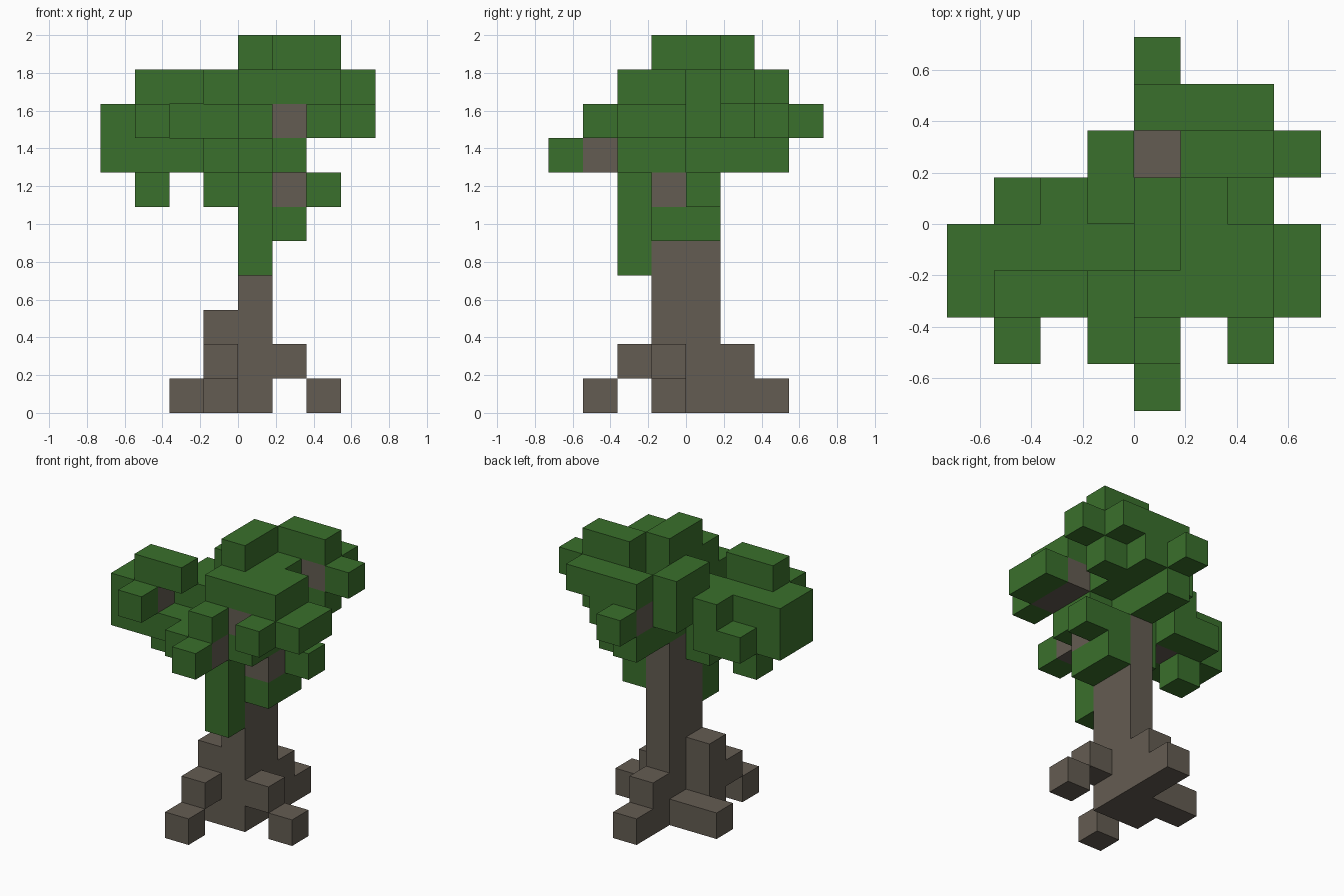
import bpy
import bmesh

# Blocky tree on a cubic grid: eleven cells tall, eight wide
CELL = 2 / 11
HALF = 4

old = bpy.data.objects.get("Cube")
if old:
    bpy.data.objects.remove(old, do_unlink=True)


def make_material(name, colour):
    mat = bpy.data.materials.new(name)
    mat.use_nodes = True
    mat.diffuse_color = colour
    mat.node_tree.nodes["Principled BSDF"].inputs["Base Color"].default_value = colour
    return mat


bark = make_material("bark brown", (0.127, 0.107, 0.084, 1))
leaf = make_material("leaf green", (0.042, 0.162, 0.025, 1))


def box(x, y, z, w=1, d=1, h=1):
    """Cells of a box given by its lowest corner and its size."""
    return {(x + i, y + j, z + k)
            for i in range(w) for j in range(d) for k in range(h)}


def layer(z, back, rows):
    """Cells of one level; rows run from the back row to the front."""
    return {(i - HALF, back - j, z)
            for j, row in enumerate(rows.split())
            for i, mark in enumerate(row) if mark == "#"}


# Wooden parts
trunk = box(0, -1, 0, d=2, h=7) | box(0, -1, 7, h=2)
buttress = box(-1, -1, 0, h=3)
left_root = box(1, -1, 1) | box(2, -1, 0)
right_root = box(-2, 0, 0, w=2)
front_root = box(-1, -2, 1) | box(-1, -3, 0)
back_root = box(0, 1, 0, h=2) | box(0, 2, 0)
right_branch = box(-2, -1, 7) | box(-3, -2, 8)
left_branch = box(1, -1, 6) | box(1, -2, 8, w=2) | box(2, -1, 8)
front_branch = box(0, -3, 7)
back_branch = box(0, 1, 8, d=2) | box(2, 1, 9)

# Foliage, level by level
hanging_leaves = layer(4, -2, "....#...") | layer(5, 0, """
    .....#..
    .....#..
    ....#...""")
low_leaves = layer(6, 0, """
    .....##.
    .#.#....
    ....#...""")
wide_leaves = layer(7, 2, """
    ....#...
    ....#...
    .##.#...
    ##.#.#..
    ######..
    ...#....
    ....#...""") | layer(8, 3, """
    ....#...
    .....#..
    ...#.##.
    ..##.#..
    ####...#
    #...#..#
    .#..#.#.""")
crown_leaves = layer(9, 2, """
    ....###.
    ...#.#.#
    ...###..
    ....###.
    .##.###.""") | layer(10, 1, """
    .....##.
    ....#...
    ....#...""")

parts = {
    "trunk": (trunk, bark),
    "buttress": (buttress, bark),
    "left_root": (left_root, bark),
    "right_root": (right_root, bark),
    "front_root": (front_root, bark),
    "back_root": (back_root, bark),
    "right_branch": (right_branch, bark),
    "left_branch": (left_branch, bark),
    "front_branch": (front_branch, bark),
    "back_branch": (back_branch, bark),
    "hanging_leaves": (hanging_leaves, leaf),
    "low_leaves": (low_leaves, leaf),
    "wide_leaves": (wide_leaves, leaf),
    "crown_leaves": (crown_leaves, leaf),
}
filled = set().union(*(cells for cells, mat in parts.values()))


def build(name, cells, mat):
    """Make the outer skin of a part, leaving out faces between cells."""
    bm = bmesh.new()
    corners = {}

    def vert(key):
        if key not in corners:
            corners[key] = bm.verts.new([c * CELL for c in key])
        return corners[key]

    for cell in sorted(cells):
        for axis in range(3):
            for side in (0, 1):
                beyond = list(cell)
                beyond[axis] += 2 * side - 1
                if tuple(beyond) in filled:
                    continue
                ring = []
                for a, b in ((0, 0), (1, 0), (1, 1), (0, 1)):
                    key = list(cell)
                    key[axis] += side
                    key[(axis + 1) % 3] += a
                    key[(axis + 2) % 3] += b
                    ring.append(vert(tuple(key)))
                bm.faces.new(ring if side else ring[::-1])

    # Merge flat neighbouring squares into larger faces
    bmesh.ops.dissolve_limit(bm, angle_limit=0.01, verts=bm.verts, edges=bm.edges)
    mesh = bpy.data.meshes.new(name)
    bm.to_mesh(mesh)
    bm.free()
    mesh.materials.append(mat)
    bpy.context.collection.objects.link(bpy.data.objects.new(name, mesh))


for part_name, (part_cells, part_mat) in parts.items():
    build(part_name, part_cells, part_mat)
